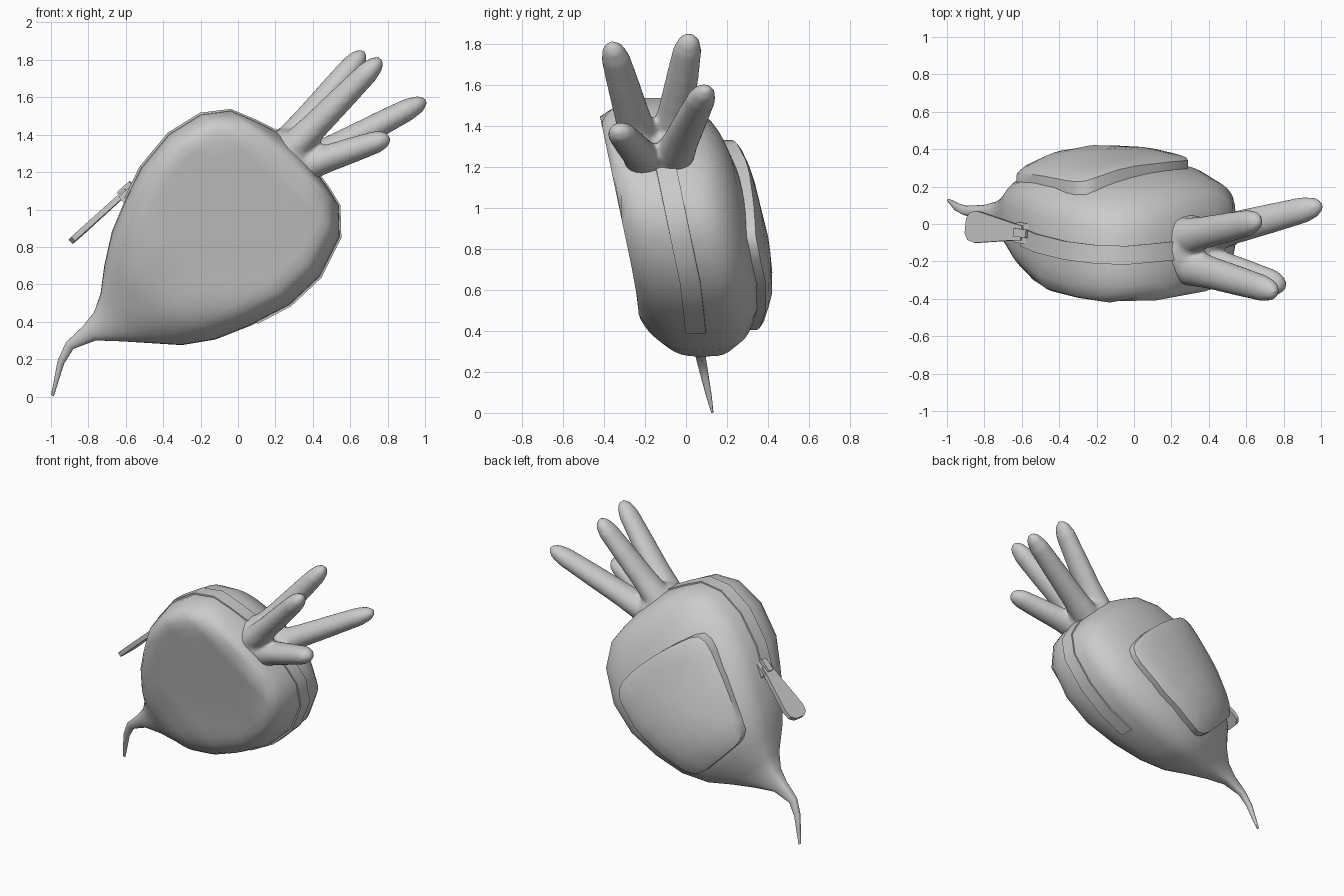
import bpy, bmesh, math
from mathutils import Vector
from mathutils.bvhtree import BVHTree

if "Cube" in bpy.data.objects:
    bpy.data.objects.remove(bpy.data.objects["Cube"])

mat = bpy.data.materials.new("plain_grey")
mat.diffuse_color = (0.6, 0.6, 0.6, 1)
mat.use_nodes = True
mat.node_tree.nodes["Principled BSDF"].inputs["Base Color"].default_value = mat.diffuse_color


def finish(name, bm, angle=40):
    bmesh.ops.recalc_face_normals(bm, faces=bm.faces)
    me = bpy.data.meshes.new(name)
    bm.to_mesh(me)
    bm.free()
    me.materials.append(mat)
    ob = bpy.data.objects.new(name, me)
    bpy.context.collection.objects.link(ob)
    bpy.ops.object.select_all(action='DESELECT')
    ob.select_set(True)
    bpy.context.view_layer.objects.active = ob
    bpy.ops.object.shade_smooth_by_angle(angle=math.radians(angle))
    return ob


def loft(bm, rings):
    loops = [[bm.verts.new(p) for p in r] for r in rings]
    n = len(rings[0])
    for a, b in zip(loops, loops[1:]):
        for i in range(n):
            bm.faces.new((a[i], a[(i + 1) % n], b[(i + 1) % n], b[i]))
    bm.faces.new(loops[0])
    bm.faces.new(loops[-1])


def mid_y(z):
    # the whole body leans forward towards the top
    return -0.13 + 0.21 * (1.4 - z) - 0.035 * min(max((0.6 - z) / 0.3, 0), 1)


# Body stations from crown to root tip: upper x,z, lower x,z, front and back depth
stations = [
    (0.22, 1.41, 0.42, 1.20, 0.15, 0.14), (0.09, 1.475, 0.485, 1.11, 0.25, 0.21),
    (-0.04, 1.53, 0.54, 1.02, 0.32, 0.265),
    (-0.20, 1.51, 0.545, 0.85, 0.42, 0.32), (-0.37, 1.405, 0.44, 0.64, 0.47, 0.355),
    (-0.52, 1.225, 0.28, 0.49, 0.46, 0.36), (-0.60, 1.06, 0.07, 0.38, 0.38, 0.345),
    (-0.675, 0.88, -0.12, 0.305, 0.30, 0.30), (-0.715, 0.70, -0.30, 0.275, 0.22, 0.22),
    (-0.735, 0.55, -0.46, 0.285, 0.13, 0.125), (-0.77, 0.45, -0.62, 0.295, 0.07, 0.07),
    (-0.83, 0.375, -0.76, 0.30, 0.04, 0.04), (-0.92, 0.29, -0.88, 0.255, 0.025, 0.025),
    (-0.965, 0.19, -0.93, 0.175, 0.02, 0.02), (-0.985, 0.08, -0.96, 0.08, 0.014, 0.014),
    (-1.0, 0.01, -0.985, 0.0, 0.006, 0.006)]
N = 40
rings = []
for ux, uz, lx, lz, front, back in stations:
    ring = []
    for i in range(N):
        t = 2 * math.pi * i / N
        c, s = math.cos(t), math.sin(t)
        f = (1 + c) / 2
        x, z = lx + (ux - lx) * f, lz + (uz - lz) * f
        if s < 0:   # flattened front panel
            d = -min(front * abs(s) ** 0.74, 0.28)
        else:
            d = back * s ** 0.55
        ring.append((x, mid_y(z) + d, z))
    rings.append(ring)
bm = bmesh.new()
loft(bm, rings)
bmesh.ops.recalc_face_normals(bm, faces=bm.faces)
body_tree = BVHTree.FromBMesh(bm)
finish("body", bm, 65)


# Zip band: raised strip along the rim, over the crown
rim = [(s[0], s[1]) for s in stations[6::-1]] + [(s[2], s[3]) for s in stations[:6]] + [(0.10, 0.395)]
bm = bmesh.new()
sections = []
for i, (x, z) in enumerate(rim):
    a, b = rim[max(i - 1, 0)], rim[min(i + 1, len(rim) - 1)]
    t = Vector((b[0] - a[0], 0, b[1] - a[1])).normalized()
    out = Vector((-t.z, 0, t.x))
    p = Vector((x, mid_y(z) - 0.01, z))
    w = 0.05
    sections.append([p + out * h + Vector((0, y, 0))
                     for y, h in ((-w, -0.04), (-w, 0.008), (w, 0.008), (w, -0.04))])
loft(bm, sections)
finish("zip_band", bm, 35)


# Back pocket: rounded patch draped over the back
corners = [(.29, .88), (.28, .78), (.10, .60), (-.12, .47), (-.27, .40), (-.36, .42),
           (-.52, .58), (-.62, .69), (-.63, .78), (-.50, 1.05), (-.33, 1.30),
           (-.24, 1.34), (-.04, 1.21), (.17, 1.03)]
outline = []
for i, (x, z) in enumerate(corners):    # one round of corner cutting
    nx, nz = corners[(i + 1) % len(corners)]
    outline += [(x + (nx - x) * f, z + (nz - z) * f) for f in (0.2, 0.8)]
cx, cz = -0.17, 0.87


def back_y(x, z):
    hit = body_tree.ray_cast(Vector((x, 2, z)), Vector((0, -1, 0)))[0]
    return hit.y if hit else 0.15


bm = bmesh.new()
patch = []
for scale, lift in ((1, -0.03), (1, 0.045), (0.93, 0.052), (0.7, 0.055), (0.4, 0.057), (0.15, 0.058)):
    ring = []
    for x, z in outline:
        px, pz = cx + (x - cx) * scale, cz + (z - cz) * scale
        # the pocket stands off further towards its top corner
        extra = 0.03 * max(0, (pz - 1.05) / 0.3) if lift > 0 else 0
        ring.append((px, back_y(px, pz) + lift + extra, pz))
    patch.append(ring)
loft(bm, patch)
finish("back_pocket", bm, 45)


# Leaf stalks: tapered tubes growing from a short collar, blended together
def tube(bm, path, radii, wide=1.0, n=16):
    out = []
    for i, p in enumerate(path):
        d = path[min(i + 1, len(path) - 1)] - path[max(i - 1, 0)]
        q = d.to_track_quat('Z', 'Y')
        ring = []
        for k in range(n):
            a = 2 * math.pi * k / n
            o = q @ Vector((math.cos(a), math.sin(a), 0)) * radii[i]
            o.y *= wide
            ring.append(p + o)
        out.append(ring)
    loft(bm, out)


crown = Vector((0.275, -0.135, 1.27))
grow = Vector((0.75, 0, 0.66))
bm = bmesh.new()
tube(bm, [crown - grow * 0.06, crown + grow * 0.05, crown + grow * 0.12], [0.175, 0.17, 0.11], 1.1)
for tip in ((0.675, 0.02, 1.845), (0.765, -0.365, 1.805), (1.005, 0.10, 1.585), (0.81, -0.335, 1.385)):
    tip = Vector(tip)
    side = (tip - crown) - grow * (tip - crown).dot(grow)
    start = crown + side.normalized() * 0.085
    path = [start.lerp(tip, f) for f in (0, 0.3, 0.6, 0.86, 0.95, 1.0)]
    tube(bm, path, [0.092, 0.075, 0.068, 0.060, 0.045, 0.018], 1.18)
bmesh.ops.recalc_face_normals(bm, faces=bm.faces)
leaves = finish("leaf_stalks", bm)
rm = leaves.modifiers.new("blend", 'REMESH')
rm.mode = 'VOXEL'
rm.voxel_size = 0.015
rm.use_smooth_shade = True
sm = leaves.modifiers.new("soften", 'SMOOTH')
sm.iterations = 5


# Zip slider and pull tab, in a frame running down the tab
origin = Vector((-0.58, -0.05, 1.085))
along = Vector((-0.74, 0.10, -0.67)).normalized()
across = Vector((0.10, 0.995, 0.04))
across = (across - along * across.dot(along)).normalized()
normal = along.cross(across)
if normal.z < 0:
    normal = -normal


def slab(bm, pts, low, high):
    loft(bm, [[origin + along * a + across * c + normal * h for a, c in pts] for h in (low, high)])


def box(bm, a0, a1, w, low, high):
    slab(bm, [(a0, -w), (a1, -w), (a1, w), (a0, w)], low, high)


bm = bmesh.new()
box(bm, -0.05, 0.05, 0.055, -0.02, 0.025)
box(bm, -0.045, 0.045, 0.022, 0.025, 0.05)
finish("zip_slider", bm, 30)

bm = bmesh.new()
slab(bm, [(0.0, -0.04), (0.06, -0.045), (0.33, -0.085), (0.38, -0.075), (0.405, -0.04),
          (0.405, 0.04), (0.38, 0.075), (0.33, 0.085), (0.06, 0.045), (0.0, 0.04)], 0.005, 0.035)
finish("pull_tab", bm, 30)
